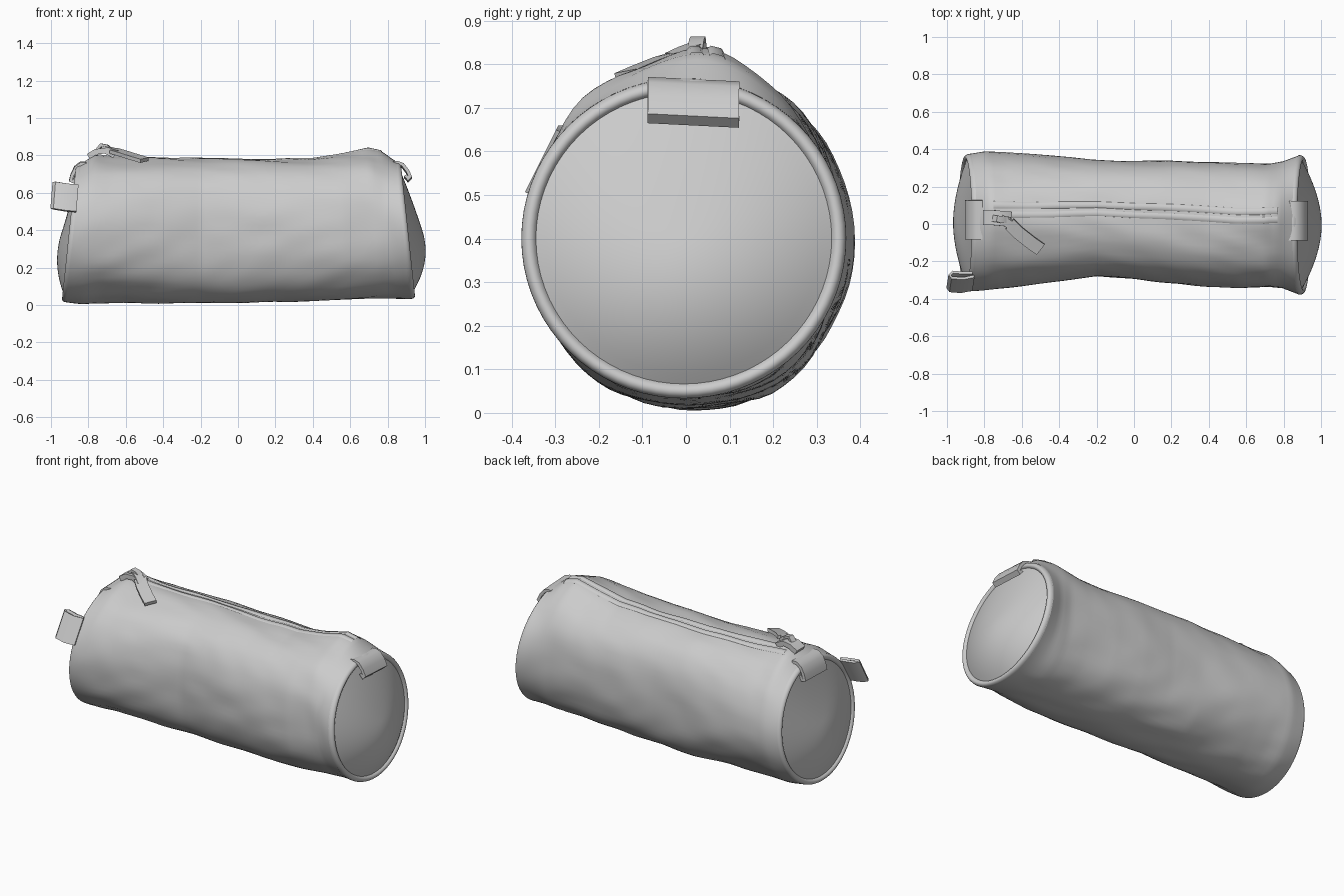
import bpy, bmesh, math
from mathutils import Vector, noise

cube = bpy.data.objects.get("Cube")
if cube:
    bpy.data.objects.remove(cube)

grey = bpy.data.materials.new("light grey fabric")
grey.use_nodes = True
grey.diffuse_color = (0.6, 0.6, 0.6, 1)
grey.node_tree.nodes["Principled BSDF"].inputs["Base Color"].default_value = (0.6, 0.6, 0.6, 1)


def loft(name, rows, cap_start=False, cap_end=False, closed=True, angle=60):
    """Skin a list of rings, or of open rows."""
    bm = bmesh.new()
    rings = [[bm.verts.new(p) for p in row] for row in rows]
    n = len(rings[0])
    for a, b in zip(rings, rings[1:]):
        for j in range(n if closed else n - 1):
            k = (j + 1) % n
            bm.faces.new((a[j], a[k], b[k], b[j]))
    if cap_start:
        bm.faces.new(rings[0])
    if cap_end:
        bm.faces.new(rings[-1])
    bmesh.ops.recalc_face_normals(bm, faces=bm.faces)
    mesh = bpy.data.meshes.new(name)
    bm.to_mesh(mesh)
    bm.free()
    obj = bpy.data.objects.new(name, mesh)
    bpy.context.collection.objects.link(obj)
    mesh.materials.append(grey)
    bpy.ops.object.select_all(action='DESELECT')
    obj.select_set(True)
    bpy.context.view_layer.objects.active = obj
    bpy.ops.object.shade_smooth_by_angle(angle=math.radians(angle))
    return obj


# Sections along the bag: x, bottom z, top z, front y, back y, hump at the zip
SECTIONS = [
    (-0.88, 0.015, 0.755, -0.36, 0.375, 0.0),
    (-0.8, 0.004, 0.785, -0.355, 0.388, 0.02),
    (-0.6, 0.014, 0.785, -0.335, 0.375, 0.01),
    (-0.4, 0.01, 0.785, -0.31, 0.36, 0.005),
    (-0.2, 0.013, 0.78, -0.28, 0.345, 0.003),
    (0.0, 0.015, 0.777, -0.295, 0.336, 0.003),
    (0.2, 0.018, 0.772, -0.315, 0.338, 0.003),
    (0.4, 0.022, 0.773, -0.335, 0.335, 0.008),
    (0.57, 0.028, 0.78, -0.348, 0.327, 0.03),
    (0.72, 0.035, 0.79, -0.34, 0.322, 0.05),
    (0.8, 0.035, 0.785, -0.345, 0.335, 0.04),
    (0.885, 0.033, 0.768, -0.378, 0.368, 0.0),
]
X0, X1 = SECTIONS[0][0], SECTIONS[-1][0]
SEG = 72
ANGLES = [math.tau * j / SEG for j in range(SEG)]
GIRTH = 0.376


def section(x):
    for a, b in zip(SECTIONS, SECTIONS[1:]):
        if x <= b[0] or b is SECTIONS[-1]:
            t = min(max((x - a[0]) / (b[0] - a[0]), 0), 1)
            return [p + (q - p) * t for p, q in zip(a[1:], b[1:])]


def surface(x, th, out=0.0):
    """Point on the fabric; th runs from the top towards the back."""
    z0, z1, y0, y1, hump = section(x)
    ry, rz = (y1 - y0) / 2, (z1 - z0) / 2
    fade = max(0, min(1, (X1 - x) / 0.15, (x - X0) / 0.15))
    p = Vector((x * 2.0 + math.sin(th), math.sin(th) * 1.4, math.cos(th) * 1.4))
    folds = noise.noise(p * 1.3) * 0.008 + noise.noise(p * 2.6) * 0.006
    # the cloth keeps its girth, so pinched sections are fuller on the diagonals
    full = max(0, GIRTH - (ry + rz) / 2) * math.sin(2 * th) ** 2
    r = 1 + ((folds + full) * fade + out) / 0.37
    shift = -0.05 * x * abs(x) * math.cos(th)
    rise = hump * max(0, math.cos(th - 0.14)) ** 10
    return Vector((x + shift, (y0 + y1) / 2 + ry * r * math.sin(th),
                   (z0 + z1) / 2 + rz * r * math.cos(th) + rise))


# Fabric tube
loft("bag_body", [[surface(X0 + (X1 - X0) * i / 80, th) for th in ANGLES] for i in range(81)])

# Piping rolled over each rim, with a bulging panel inside it
for side, x, bulge in (("left", X1, 0.088), ("right", X0, 0.052)):
    sign = 1 if x > 0 else -1
    edge = [surface(x, th) for th in ANGLES]
    centre = sum(edge, Vector()) / SEG
    inward = [(centre - p).normalized() for p in edge]
    pipe = []
    for k in range(9):
        a = math.radians(-10 + 160 * k / 8)
        pipe.append([p + d * 0.018 * (1 - math.cos(a)) + Vector((sign * 0.024 * math.sin(a), 0, 0))
                     for p, d in zip(edge, inward)])
    loft(side + "_piping", pipe)
    rows = []
    for i in range(15):
        f = max(1 - i / 14, 0.01)
        row = []
        for p, th in zip(pipe[-1], ANGLES):
            q = centre.lerp(p, f)
            q.x = centre.x + (p.x - centre.x - sign * 0.012) * f + sign * 0.012
            sag = -0.018 * math.cos(th) * 4 * f * (1 - f)
            q.x += sign * (bulge * (1 - f * f) + sag)
            row.append(q)
        rows.append(row)
    loft(side + "_end_panel", rows, cap_end=True)


def strip(name, x0, x1, t0, t1, height):
    """Low raised band lying along the fabric."""
    rows = []
    for i in range(61):
        x = x0 + (x1 - x0) * i / 60
        rows.append([surface(x, t0 + (t1 - t0) * u, h)
                     for u, h in ((0, -0.002), (0.2, height), (0.8, height), (1, -0.002))])
    loft(name, rows, closed=False)


# Zip along the top
strip("zip_front_flap", -0.78, 0.8, 0.03, 0.14, 0.004)
strip("zip_back_flap", -0.78, 0.8, 0.17, 0.29, 0.006)


def ribbon(name, path, width, thick, axis):
    """Flat strap of given width swept along a path."""
    path = [Vector(p) for p in path]
    axis = Vector(axis).normalized()
    rows = []
    for i, p in enumerate(path):
        d = path[min(i + 1, len(path) - 1)] - path[max(i - 1, 0)]
        n = d.cross(axis).normalized() * thick / 2
        w = axis * width / 2
        rows.append([p + w + n, p - w + n, p - w - n, p + w - n])
    loft(name, rows, cap_start=True, cap_end=True, angle=50)


# Straps folded over the top of each end
ribbon("left_end_strap", [(0.82, 0.017, 0.752), (0.85, 0.017, 0.757), (0.88, 0.017, 0.747),
                          (0.905, 0.017, 0.715), (0.922, 0.017, 0.68), (0.912, 0.017, 0.668),
                          (0.895, 0.017, 0.69)], 0.21, 0.018, (0, 1, -0.05))
ribbon("right_end_strap", [(-0.81, 0.022, 0.757), (-0.84, 0.022, 0.757), (-0.868, 0.022, 0.735),
                           (-0.887, 0.022, 0.695), (-0.895, 0.022, 0.665), (-0.88, 0.022, 0.66),
                           (-0.865, 0.022, 0.69)], 0.21, 0.018, (0, 1, 0.03))

# Side tab, folded back on itself and leaning with the fabric
ribbon("side_tab", [(-0.86, -0.315, 0.57), (-0.92, -0.327, 0.575), (-0.98, -0.322, 0.585),
                    (-0.99, -0.307, 0.587), (-0.975, -0.292, 0.585), (-0.92, -0.297, 0.575),
                    (-0.87, -0.297, 0.57)], 0.16, 0.015, (0.08, 0.5, 1))

# Zip slider and pull
ribbon("zip_slider", [(-0.80, 0.035, 0.795), (-0.76, 0.035, 0.82), (-0.71, 0.03, 0.825),
                      (-0.66, 0.025, 0.80)], 0.08, 0.03, (0, 1, 0))
ribbon("slider_bridge", [(-0.755, 0.03, 0.825), (-0.73, 0.027, 0.857), (-0.70, 0.025, 0.85),
                         (-0.665, 0.02, 0.82)], 0.035, 0.016, (0.2, 1, 0))
ribbon("pull_link", [(-0.715, 0.03, 0.843), (-0.67, 0.0, 0.832), (-0.635, -0.03, 0.818)],
       0.045, 0.016, (0.65, 0.76, 0))
ribbon("pull_tab", [(-0.665, 0.0, 0.825), (-0.62, -0.045, 0.812), (-0.55, -0.10, 0.79),
                    (-0.50, -0.135, 0.775)], 0.07, 0.02, (0.62, 0.78, 0.15))
